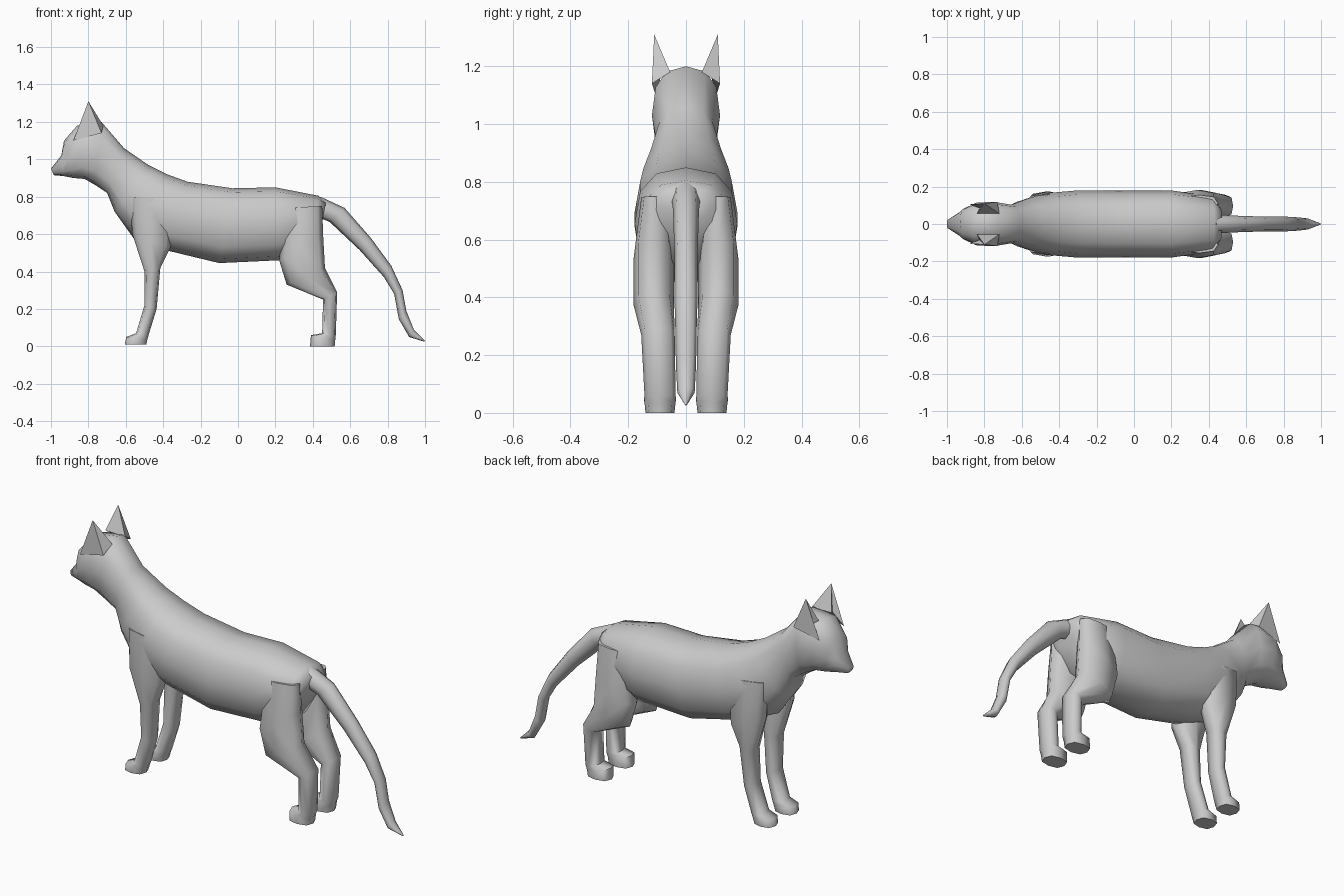
import bpy, bmesh, math


def finish(name, bm, mirror=False, angle=65):
    bmesh.ops.recalc_face_normals(bm, faces=bm.faces)
    mesh = bpy.data.meshes.new(name)
    bm.to_mesh(mesh)
    bm.free()
    obj = bpy.data.objects.new(name, mesh)
    bpy.context.collection.objects.link(obj)
    if mirror:
        mod = obj.modifiers.new("Mirror", 'MIRROR')
        mod.use_axis = (False, True, False)
        mod.use_clip = False
        mod.use_mirror_merge = False
    bpy.ops.object.select_all(action='DESELECT')
    obj.select_set(True)
    bpy.context.view_layer.objects.active = obj
    bpy.ops.object.shade_smooth_by_angle(angle=math.radians(angle))
    return obj


def spow(v, p):
    return math.copysign(abs(v) ** p, v)


def loft(name, rings, sides, power=1.0, mirror=False):
    """Each ring: x, z of one outline edge, x, z of the other, y centre, half width."""
    bm = bmesh.new()
    loops = []
    for xa, za, xb, zb, yc, w in rings:
        loop = []
        for i in range(sides):
            a = 2 * math.pi * i / sides
            c, s = spow(math.cos(a), power), spow(math.sin(a), power)
            loop.append(bm.verts.new(((xa + xb) / 2 + c * (xa - xb) / 2, yc + s * w,
                                      (za + zb) / 2 + c * (za - zb) / 2)))
        loops.append(loop)
    for a, b in zip(loops, loops[1:]):
        for i in range(sides):
            j = (i + 1) % sides
            bm.faces.new((a[i], a[j], b[j], b[i]))
    bm.faces.new(loops[0])
    bm.faces.new(loops[-1])
    return finish(name, bm, mirror)


# Head, neck and trunk: top edge, bottom edge
loft("body", [
    (-1.00, 0.95, -0.985, 0.915, 0, 0.025),
    (-0.945, 1.02, -0.93, 0.91, 0, 0.06),
    (-0.93, 1.10, -0.88, 0.90, 0, 0.085),
    (-0.86, 1.18, -0.82, 0.895, 0, 0.115),
    (-0.73, 1.20, -0.76, 0.86, 0, 0.118),
    (-0.61, 1.06, -0.70, 0.82, 0, 0.103),
    (-0.48, 0.97, -0.66, 0.72, 0, 0.135),
    (-0.38, 0.92, -0.56, 0.58, 0, 0.165),
    (-0.27, 0.88, -0.37, 0.51, 0, 0.178),
    (-0.03, 0.845, -0.10, 0.445, 0, 0.178),
    (0.20, 0.85, 0.22, 0.46, 0, 0.178),
    (0.43, 0.805, 0.38, 0.52, 0, 0.15),
    (0.47, 0.77, 0.45, 0.66, 0, 0.09),
], 12, 0.8)

# Front legs: front edge, back edge
loft("front_legs", [
    (-0.58, 0.80, -0.34, 0.78, 0.115, 0.045),
    (-0.565, 0.60, -0.36, 0.53, 0.115, 0.06),
    (-0.50, 0.40, -0.415, 0.42, 0.105, 0.052),
    (-0.50, 0.22, -0.435, 0.20, 0.095, 0.047),
    (-0.545, 0.07, -0.478, 0.06, 0.09, 0.05),
    (-0.598, 0.05, -0.485, 0.035, 0.09, 0.055),
    (-0.605, 0.01, -0.49, 0.01, 0.09, 0.05),
], 8, 0.75, True)

# Hind legs
loft("hind_legs", [
    (0.25, 0.74, 0.45, 0.75, 0.11, 0.045),
    (0.22, 0.46, 0.455, 0.60, 0.112, 0.07),
    (0.26, 0.33, 0.465, 0.42, 0.112, 0.07),
    (0.455, 0.25, 0.53, 0.29, 0.097, 0.058),
    (0.45, 0.07, 0.523, 0.06, 0.09, 0.054),
    (0.39, 0.06, 0.52, 0.035, 0.09, 0.055),
    (0.385, 0.0, 0.517, 0.0, 0.09, 0.05),
], 8, 0.75, True)

# Tail: upper edge, lower edge
loft("tail", [
    (0.44, 0.80, 0.43, 0.69, 0, 0.05),
    (0.57, 0.74, 0.49, 0.665, 0, 0.045),
    (0.71, 0.58, 0.65, 0.515, 0, 0.04),
    (0.82, 0.43, 0.78, 0.37, 0, 0.04),
    (0.88, 0.30, 0.835, 0.28, 0, 0.037),
    (0.90, 0.19, 0.86, 0.145, 0, 0.035),
    (0.94, 0.09, 0.915, 0.05, 0, 0.03),
    (1.00, 0.03, 0.995, 0.025, 0, 0.003),
], 8)

# Ears: pointed, with a slightly hollow front face
bm = bmesh.new()
tip = bm.verts.new((-0.80, 0.11, 1.31))
base = [bm.verts.new(p) for p in ((-0.88, 0.105, 1.10), (-0.825, 0.085, 1.17),
                                  (-0.84, 0.055, 1.18), (-0.72, 0.055, 1.18),
                                  (-0.73, 0.118, 1.14))]
for i in range(5):
    bm.faces.new((base[i], base[(i + 1) % 5], tip))
bm.faces.new(base)
finish("ears", bm, True, 50)
